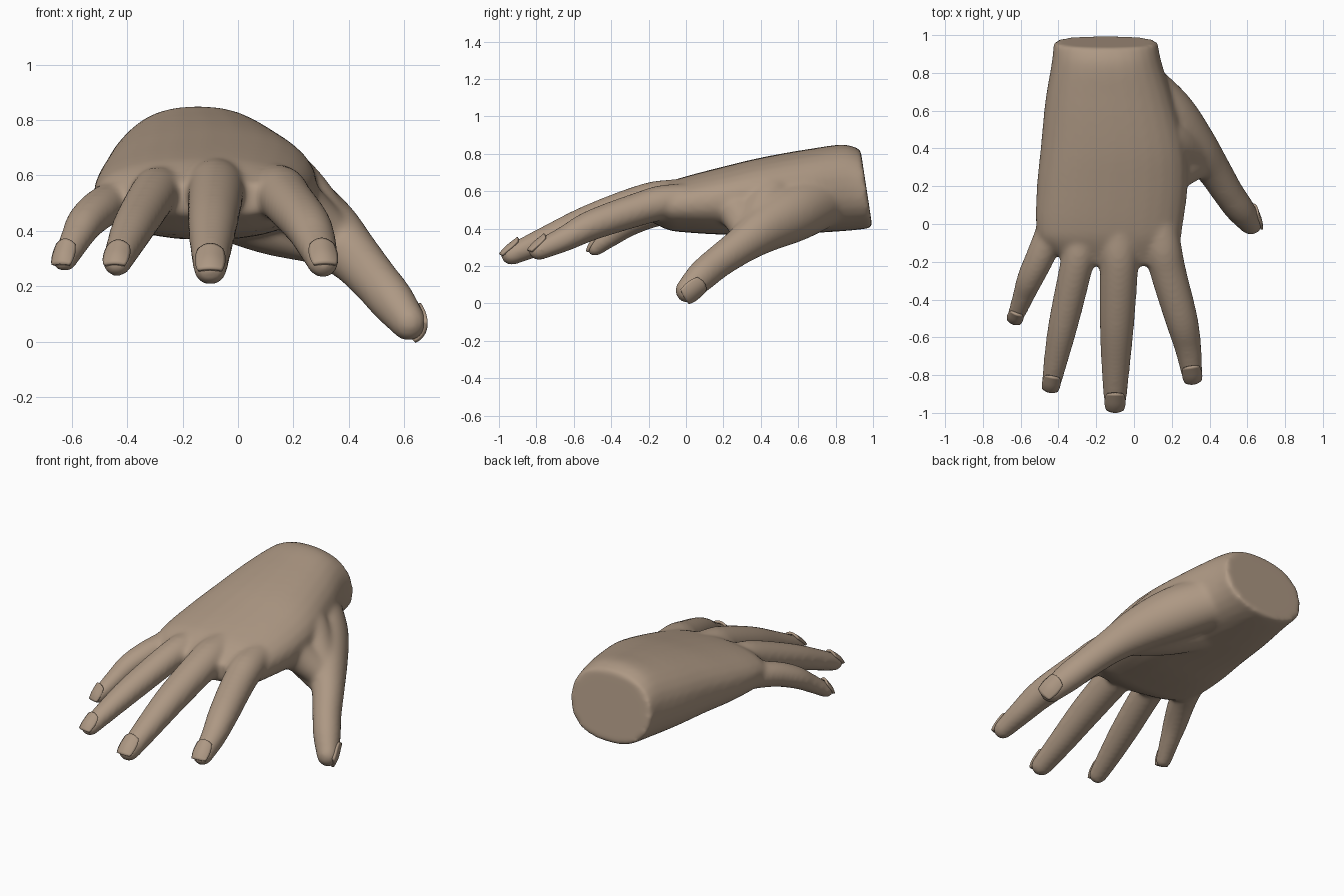
import bpy, math
from mathutils import Vector

if "Cube" in bpy.data.objects:
    bpy.data.objects.remove(bpy.data.objects["Cube"])

skin = bpy.data.materials.new("warm tan skin")
skin.diffuse_color = (0.42, 0.315, 0.23, 1)
skin.use_nodes = True
skin.node_tree.nodes["Principled BSDF"].inputs["Base Color"].default_value = skin.diffuse_color
SIDES = 28
Z = Vector((0, 0, 1))
verts, faces = [], []


def spline(pts, steps=6):
    """Catmull-Rom through tuples of any length."""
    p = [Vector(q) for q in pts]
    p = [p[0] * 2 - p[1]] + p + [p[-1] * 2 - p[-2]]
    out = []
    for i in range(1, len(p) - 2):
        a, b, c, d = p[i - 1:i + 3]
        for s in range(steps):
            t = s / steps
            out.append(0.5 * (b * 2 + (c - a) * t + (a * 2 - b * 5 + c * 4 - d) * t * t
                              + (b * 3 - a - c * 3 + d) * t ** 3))
    return out + [p[-2]]


def frame(tangent, up):
    t = tangent.normalized()
    side = t.cross(up).normalized()
    return t, side, side.cross(t)


def loft(rings):
    base = len(verts)
    for r in rings:
        verts.extend(r)
    for k in range(len(rings) - 1):
        for i in range(SIDES):
            j = (i + 1) % SIDES
            a, b = base + k * SIDES, base + (k + 1) * SIDES
            faces.append((a + i, a + j, b + j, b + i))
    last = base + (len(rings) - 1) * SIDES
    faces.append(tuple(base + i for i in reversed(range(SIDES))))
    faces.append(tuple(last + i for i in range(SIDES)))


def tube(pts, up=Z, flat=0.94):
    """Round-tipped tube; pts are x, y, z, half width."""
    s = spline(pts)
    cen = [Vector(q[:3]) for q in s]
    rad = [q[3] for q in s]
    n = len(cen)
    tan = [cen[min(i + 1, n - 1)] - cen[max(i - 1, 0)] for i in range(n)]
    for k in range(1, 7):
        ang = k / 6.2 * math.pi / 2
        cen.append(cen[n - 1] + tan[n - 1].normalized() * rad[n - 1] * math.sin(ang))
        rad.append(rad[n - 1] * math.cos(ang))
        tan.append(tan[n - 1])
    rings = []
    for c, r, t in zip(cen, rad, tan):
        _, side, nrm = frame(t, up)
        rings.append([c + side * r * math.cos(i * math.tau / SIDES)
                      + nrm * r * flat * math.sin(i * math.tau / SIDES) for i in range(SIDES)])
    loft(rings)


def add_object(name, vs, fs):
    me = bpy.data.meshes.new(name)
    me.from_pydata([tuple(v) for v in vs], [], fs)
    me.materials.append(skin)
    me.polygons.foreach_set("use_smooth", [True] * len(me.polygons))
    ob = bpy.data.objects.new(name, me)
    bpy.context.collection.objects.link(ob)
    return ob


def nail(name, pts, width, length, up=Z):
    """Curved rounded plate lying on the back of a fingertip."""
    end, prev = Vector(pts[-1][:3]), Vector(pts[-2][:3])
    t, side, nrm = frame(end - prev, up)
    c = end - t * length * .05 + nrm * (pts[-1][3] * .94 - .004)
    n, vs, fs = 10, [], []
    for j in range(n + 1):
        for i in range(n + 1):
            a, b = i / n * 2 - 1, j / n * 2 - 1
            x, y = a * math.sqrt(1 - b * b * .3), b * math.sqrt(1 - a * a * .3)
            vs.append(c + side * x * width + t * y * length
                      + nrm * (-.022 * x * x - .016 * y - .012 * max(y, 0) ** 2))
    for j in range(n):
        for i in range(n):
            k = j * (n + 1) + i
            fs.append((k, k + 1, k + n + 2, k + n + 1))
    so = add_object(name, vs, fs).modifiers.new("thickness", "SOLIDIFY")
    so.thickness = 0.014
    so.offset = 0


def finger(name, size, *joints):
    """Root, knuckle, web, middle joint, end joint and tip share one taper."""
    root = (joints[0][0] * .85, joints[0][1] + .24, joints[0][2] + .03)
    taper = (.8, 1.12, 1.1, 1, .83, .66)
    pts = [(*j, size * k) for j, k in zip((root,) + joints, taper)]
    tube(pts)
    nail(name + "_nail", pts, size * .56, size * .68)


finger("little", .07, (-.435, -.02, .51), (-.495, -.17, .48), (-.55, -.29, .43),
       (-.585, -.38, .37), (-.625, -.485, .295))
finger("ring", .08, (-.28, -.08, .55), (-.305, -.22, .53), (-.37, -.51, .425),
       (-.41, -.70, .345), (-.436, -.835, .285))
finger("middle", .092, (-.08, -.10, .565), (-.08, -.25, .535), (-.09, -.52, .44),
       (-.097, -.75, .34), (-.10, -.93, .262))
finger("index", .087, (.15, -.10, .545), (.18, -.25, .505), (.25, -.50, .42),
       (.285, -.65, .345), (.306, -.785, .285))

# Thumb with its nail turned to the outside
thumb_up = Vector((0.72, 0.69, 0))
thumb = [(.02, .74, .56, .15), (.18, .58, .485, .155), (.315, .42, .40, .13),
         (.415, .295, .31, .10), (.495, .17, .22, .088), (.555, .085, .148, .084),
         (.615, .008, .07, .068)]
tube(thumb, thumb_up)
nail("thumb_nail", thumb, .056, .064, thumb_up)
# Webs filling the back, edge and ball between palm and thumb
tube([(.05, .52, .64, .13), (.19, .44, .56, .12), (.34, .36, .41, .09)])
tube([(.12, .16, .56, .12), (.20, .27, .50, .11), (.33, .33, .39, .09)])
tube([(-.05, .55, .50, .14), (.14, .44, .44, .14), (.30, .35, .37, .10)])

# Palm and wrist: y, centre x, centre z, half width, half height
sections = [(.965, -.15, .615, .275, .21), (.86, -.145, .62, .29, .23),
            (.65, -.13, .60, .34, .225), (.40, -.11, .575, .385, .205),
            (.20, -.115, .55, .40, .182), (.0, -.13, .53, .39, .15),
            (-.10, -.125, .52, .365, .125), (-.22, -.08, .515, .25, .06)]
rings = []
for y, cx, cz, w, h in spline(sections):
    ring = []
    shear = .15 * max(0, (y - .7) / .26)
    for i in range(SIDES):
        a = i * math.tau / SIDES
        co, si = (math.copysign(abs(f(a)) ** .88, f(a)) for f in (math.cos, math.sin))
        ring.append(Vector((cx + w * co, y - h * si * shear, cz + h * si)))
    rings.append(ring)
loft(rings)

# Fuse everything into one soft skin
hand = add_object("hand", verts, faces)
rm = hand.modifiers.new("fuse", "REMESH")
rm.mode = "VOXEL"
rm.voxel_size = 0.0125
rm.use_smooth_shade = True
sm = hand.modifiers.new("soften", "SMOOTH")
sm.factor = 0.5
sm.iterations = 16
